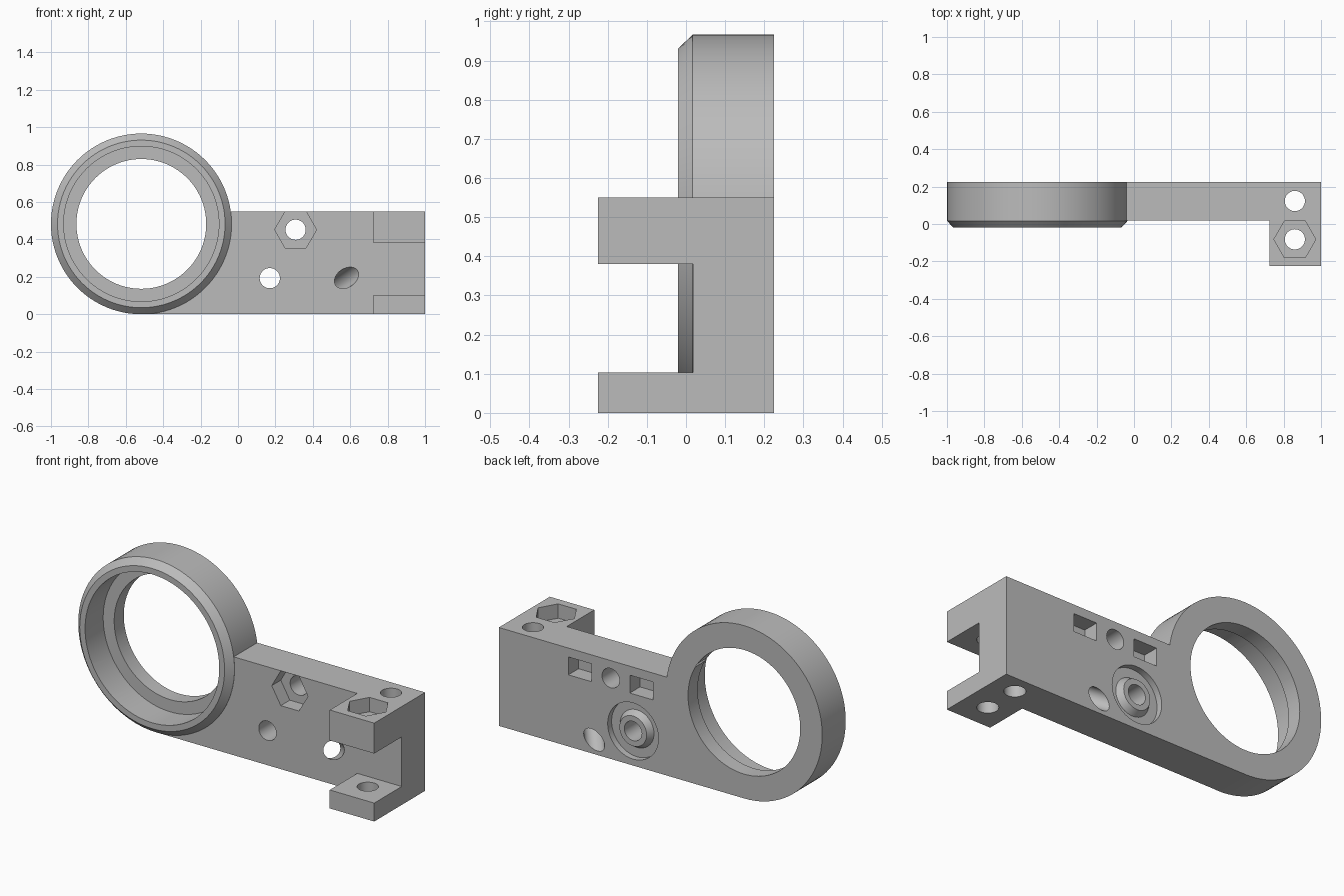
import bpy, bmesh, math
from mathutils import Vector, Matrix

cube = bpy.data.objects.get("Cube")
if cube:
    bpy.data.objects.remove(cube, do_unlink=True)

grey = bpy.data.materials.new("plain_grey")
grey.use_nodes = True
GREY = (0.5, 0.5, 0.5, 1)
grey.diffuse_color = GREY
grey.node_tree.nodes["Principled BSDF"].inputs["Base Color"].default_value = GREY

FRONT, BACK = 0.018, 0.225      # faces of the plate
RING_X, RING_Z = -0.517, 0.483
HOLE = 0.054
cutters = []


def make(name, bm, cutter=False):
    bmesh.ops.recalc_face_normals(bm, faces=bm.faces)
    mesh = bpy.data.meshes.new(name)
    bm.to_mesh(mesh)
    bm.free()
    mesh.materials.append(grey)
    obj = bpy.data.objects.new(name, mesh)
    bpy.context.collection.objects.link(obj)
    if cutter:
        obj.hide_render = True
        cutters.append(obj)
    return obj


def box(name, low, high, cutter=False):
    low, high = Vector(low), Vector(high)
    bm = bmesh.new()
    size = Matrix.Diagonal((*(high - low), 1))
    bmesh.ops.create_cube(bm, size=1, matrix=Matrix.Translation((low + high) / 2) @ size)
    return make(name, bm, cutter)


def drill(name, start, end, radius, sides=48, turn=0):
    """Prism cutter running between two points."""
    start, end = Vector(start), Vector(end)
    axis = end - start
    aim = Vector((0, 0, 1)).rotation_difference(axis).to_matrix().to_4x4()
    bm = bmesh.new()
    bmesh.ops.create_cone(bm, cap_ends=True, segments=sides, radius1=radius, radius2=radius,
                          depth=axis.length,
                          matrix=Matrix.Translation((start + end) / 2) @ aim @ Matrix.Rotation(turn, 4, 'Z'))
    return make(name, bm, True)


def lathe(name, x, z, profile, steps, cutter=False):
    """Closed (radius, y) profile turned about an axis along y."""
    bm = bmesh.new()
    rings = []
    for i in range(steps):
        a = 2 * math.pi * i / steps
        rings.append([bm.verts.new((x + r * math.cos(a), y, z + r * math.sin(a))) for r, y in profile])
    n = len(profile)
    for i in range(steps):
        a, b = rings[i], rings[(i + 1) % steps]
        for j in range(n):
            k = (j + 1) % n
            bm.faces.new((a[j], a[k], b[k], b[j]))
    return make(name, bm, cutter)


# Plate, clamp jaws and chamfered ring
bracket = box("bracket", (RING_X, FRONT, 0), (1, BACK, 0.55))
parts = [
    box("upper_jaw", (0.725, -0.225, 0.38), (1, 0.1, 0.55)),
    box("lower_jaw", (0.725, -0.225, 0), (1, 0.1, 0.103)),
    lathe("ring", RING_X, RING_Z, [(0.3, -0.02), (0.448, -0.02), (0.483, 0.017),
                                   (0.483, BACK), (0.3, BACK)], 96),
]

# Stepped bore of the ring
drill("front_bore", (RING_X, -0.1, RING_Z), (RING_X, 0.14, RING_Z), 0.415, 96)
drill("through_bore", (RING_X, -0.1, RING_Z), (RING_X, 0.3, RING_Z), 0.347, 96)

# Bolt holes through the plate, and one slanted hole
for x, z in ((0.308, 0.452), (0.17, 0.193)):
    drill("plate_hole", (x, -0.1, z), (x, 0.3, z), HOLE)
middle, slant = Vector((0.495, 0.122, 0.137)), Vector((0.17, -0.207, 0.115))
drill("slanted_hole", middle - slant, middle + slant, 0.05)

# Bolt holes through the jaws
for y in (0.123, -0.082):
    drill("jaw_hole", (0.86, y, -0.1), (0.86, y, 0.7), HOLE)

# Hexagonal nut pockets, corners pointing sideways
drill("front_nut_pocket", (0.308, -0.1, 0.452), (0.308, FRONT + 0.08, 0.452), 0.112, 6, math.pi / 6)
drill("top_nut_pocket", (0.86, -0.082, 0.47), (0.86, -0.082, 0.65), 0.112, 6, math.pi / 6)

# Rectangular pockets and the groove around the boss on the back
for x in (0.308 - 0.19, 0.308 + 0.19):
    box("back_pocket", (x - 0.072, BACK - 0.09, 0.4), (x + 0.072, 0.3, 0.5), True)
lathe("boss_groove", 0.17, 0.193, [(0.078, 0.235), (0.157, 0.235), (0.157, 0.19), (0.105, 0.19)], 64, True)

# Corner direction of the hexagons: widest along x
for obj in cutters:
    if "nut_pocket" in obj.name:
        xs = [v.co.x for v in obj.data.vertices]
        if max(xs) - min(xs) < 0.21:
            axis = 'Y' if "front" in obj.name else 'Z'
            c = sum((v.co for v in obj.data.vertices), Vector()) / len(xs)
            obj.data.transform(Matrix.Translation(c) @ Matrix.Rotation(math.pi / 6, 4, axis)
                               @ Matrix.Translation(-c))

# Join the parts, then cut every recess
for operation, operands in (('UNION', parts), ('DIFFERENCE', cutters)):
    for operand in operands:
        mod = bracket.modifiers.new(operand.name, 'BOOLEAN')
        mod.operation, mod.solver, mod.object = operation, 'EXACT', operand
bpy.context.view_layer.update()
result = bpy.data.meshes.new_from_object(bracket.evaluated_get(bpy.context.evaluated_depsgraph_get()))
bracket.modifiers.clear()
bracket.data = result
for obj in parts + cutters:
    bpy.data.objects.remove(obj, do_unlink=True)

# Smooth round walls, crisp edges
bpy.ops.object.select_all(action='DESELECT')
bracket.select_set(True)
bpy.context.view_layer.objects.active = bracket
bpy.ops.object.shade_smooth_by_angle(angle=math.radians(25))
